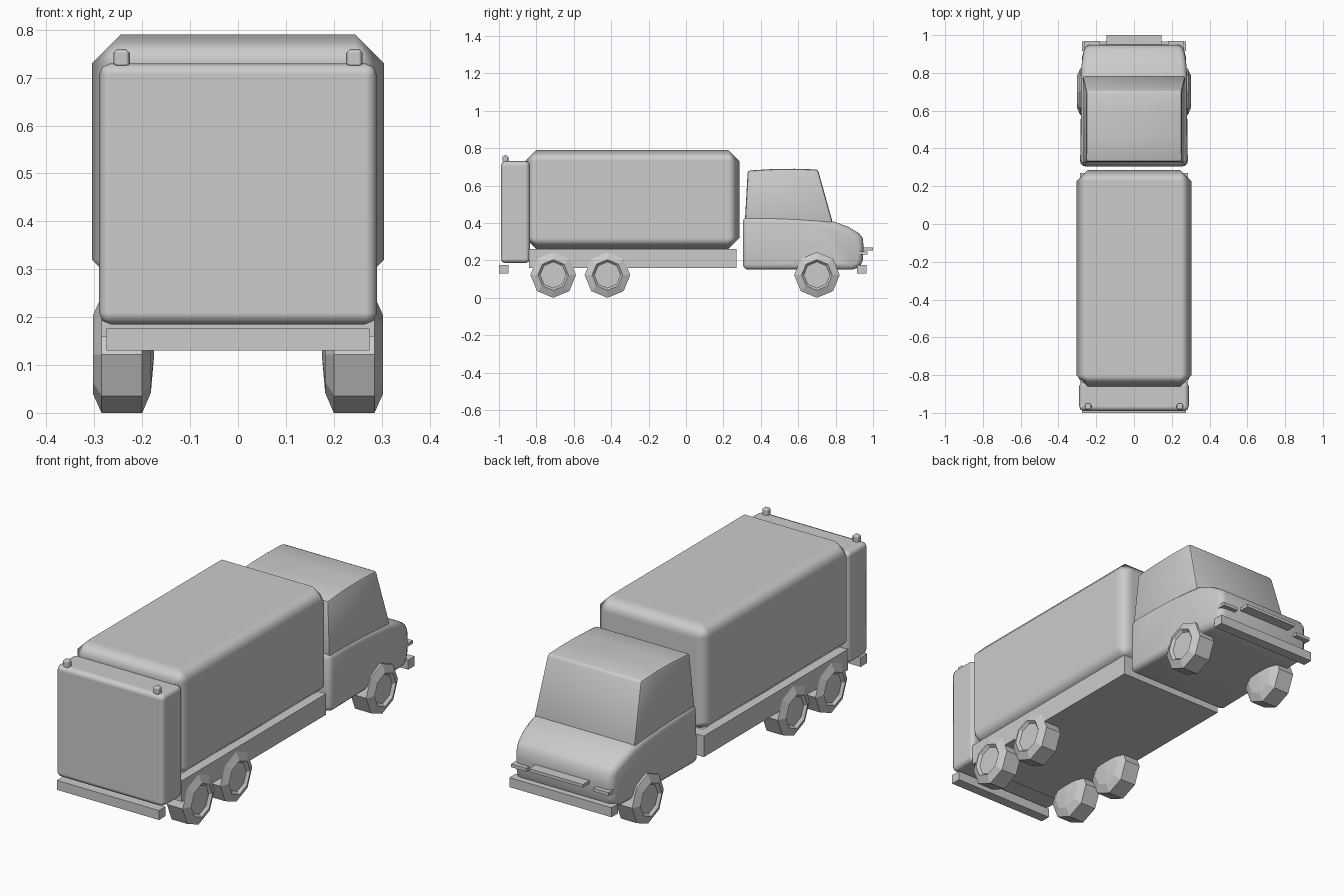
import bpy, bmesh, math

if "Cube" in bpy.data.objects:
    bpy.data.objects.remove(bpy.data.objects["Cube"])


def make(name, bm, angle=None):
    bmesh.ops.recalc_face_normals(bm, faces=bm.faces)
    me = bpy.data.meshes.new(name)
    bm.to_mesh(me)
    bm.free()
    ob = bpy.data.objects.new(name, me)
    bpy.context.collection.objects.link(ob)
    if angle:
        bpy.ops.object.select_all(action='DESELECT')
        ob.select_set(True)
        bpy.context.view_layer.objects.active = ob
        bpy.ops.object.shade_smooth_by_angle(angle=math.radians(angle))
    return ob


def box(name, x, y, z, bevel=0, segs=1):
    """Box from (min, max) ranges, with optional hardened bevel."""
    bm = bmesh.new()
    bmesh.ops.create_cube(bm, size=1)
    for v in bm.verts:
        v.co = [r[0] if c < 0 else r[1] for c, r in zip(v.co, (x, y, z))]
    ob = make(name, bm)
    if bevel:
        for p in ob.data.polygons:
            p.use_smooth = True
        m = ob.modifiers.new("bevel", 'BEVEL')
        m.width, m.segments, m.harden_normals = bevel, segs, True
    return ob


def side_extrude(profile, half):
    """Prism from a (y, z) profile, spanning -half..half in x."""
    bm = bmesh.new()
    f = bm.faces.new([bm.verts.new((-half, y, z)) for y, z in profile])
    r = bmesh.ops.extrude_face_region(bm, geom=[f])
    for v in r['geom']:
        if isinstance(v, bmesh.types.BMVert):
            v.co.x = half
    bmesh.ops.recalc_face_normals(bm, faces=bm.faces)
    return bm


def bevel_sharp(bm, width, segs, limit=50):
    edges = [e for e in bm.edges if e.calc_face_angle(0) > math.radians(limit)]
    bmesh.ops.bevel(bm, geom=edges, offset=width, segments=segs,
                    profile=0.5, affect='EDGES', clamp_overlap=True)


def wheel(name, y, side):
    """Octagonal wheel turned around the x axis, with recessed hub."""
    prof = [(0.175, 0), (0.182, 0.08), (0.2, 0.122), (0.285, 0.122),
            (0.303, 0.082), (0.290, 0.070), (0.290, 0)]
    bm = bmesh.new()
    vs = [bm.verts.new((side * x, 0, r)) for x, r in prof]
    es = [bm.edges.new(p) for p in zip(vs, vs[1:])]
    bmesh.ops.spin(bm, geom=vs + es, cent=(0, 0, 0), axis=(1, 0, 0),
                   angle=2 * math.pi, steps=8)
    bmesh.ops.remove_doubles(bm, verts=bm.verts, dist=1e-4)
    ob = make(name, bm)
    ob.location = (0, y, 0.122)


# Cargo body, rear locker and chassis
box("cargo_body", (-0.305, 0.305), (-0.86, 0.285), (0.26, 0.79), 0.06)
box("rear_locker", (-0.29, 0.29), (-0.99, -0.835), (0.185, 0.73), 0.024, 2)
box("chassis", (-0.285, 0.285), (-0.84, 0.27), (0.16, 0.262))

# Bumpers
box("rear_bumper", (-0.275, 0.275), (-1.0, -0.95), (0.13, 0.176))
box("front_bumper", (-0.275, 0.275), (0.915, 0.965), (0.13, 0.176))

# Lower cab with hood, narrowing towards the nose
hood = [(0.305, 0.15), (0.305, 0.435), (0.45, 0.434), (0.60, 0.428),
        (0.70, 0.42), (0.79, 0.408), (0.87, 0.378), (0.925, 0.345),
        (0.945, 0.32), (0.95, 0.27), (0.945, 0.20), (0.93, 0.165),
        (0.89, 0.15)]
bm = side_extrude(hood, 0.285)
bevel_sharp(bm, 0.028, 3)
for v in bm.verts:
    t = max(0, (v.co.y - 0.78) / 0.17)
    u = max(0, (v.co.z - 0.30) / 0.13)
    v.co.x *= 1 - 0.10 * t * t - 0.025 * u
cab = make("cab_body", bm, 40)

# Wheel arches cut into the cab sides
for side in (-1, 1):
    bm = bmesh.new()
    bmesh.ops.create_cone(bm, cap_ends=True, segments=16, radius1=0.138,
                          radius2=0.138, depth=0.2)
    for v in bm.verts:
        x, y, z = v.co
        v.co = (side * 0.29 + z, 0.70 + y, 0.125 + x)
    cutter = make("arch_cutter", bm)
    cutter.hide_render = True
    cutter.hide_set(True)
    m = cab.modifiers.new("arch", 'BOOLEAN')
    m.operation, m.object, m.solver = 'DIFFERENCE', cutter, 'EXACT'

# Cab upper part with slanted windscreen and slightly domed roof
upper = [(0.315, 0.41), (0.33, 0.68), (0.46, 0.688), (0.58, 0.69),
         (0.705, 0.686), (0.785, 0.40)]
bm = side_extrude(upper, 0.272)
for v in bm.verts:
    t = max(0, (v.co.z - 0.41) / 0.28)
    v.co.x *= 1 - 0.07 * t
bevel_sharp(bm, 0.012, 2)
make("cab_upper", bm, 40)

# Grille and headlights
box("grille", (-0.145, 0.145), (0.93, 1.0), (0.253, 0.268))
for side in (-1, 1):
    xs = sorted((side * 0.18, side * 0.262))
    box("headlight", xs, (0.90, 0.97), (0.232, 0.248))
    # Beacons on the rear locker
    cx = side * 0.243
    box("beacon", (cx - 0.017, cx + 0.017), (-0.982, -0.95),
        (0.722, 0.76), 0.008)
    # Wheels
    for y in (-0.71, -0.42, 0.70):
        wheel("wheel", y, side)
